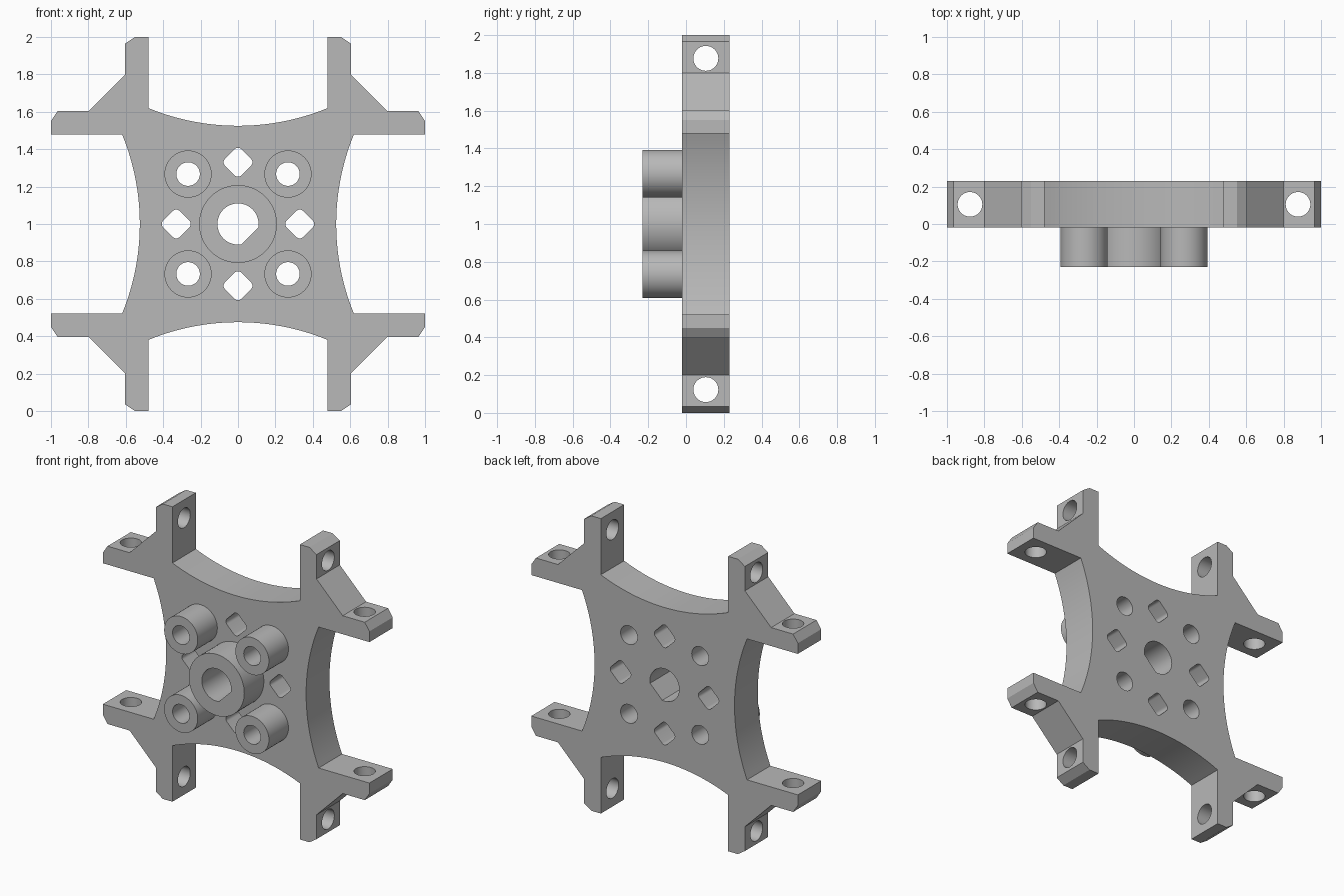
import bpy, bmesh
from math import sin, cos, radians, asin, pi
from mathutils import Matrix, Vector

if "Cube" in bpy.data.objects:
    bpy.data.objects.remove(bpy.data.objects["Cube"])

FRONT, SEAT, BACK = -0.23, -0.02, 0.23   # boss tips, plate front, plate back
MID = (SEAT + BACK) / 2

grey = bpy.data.materials.new("plain grey")
grey.use_nodes = True
grey.diffuse_color = (0.48, 0.48, 0.48, 1)
grey.node_tree.nodes["Principled BSDF"].inputs["Base Color"].default_value = grey.diffuse_color


def arc(cx, cz, r, start, end, n):
    angles = [radians(start + (end - start) * i / n) for i in range(n + 1)]
    return [(cx + r * cos(a), cz + r * sin(a)) for a in angles]


def circle(cx, cz, r, n=48):
    return arc(cx, cz, r, 0, 360, n)[:-1]


def turn(points, quarters):
    c, s = [(1, 0), (0, 1), (-1, 0), (0, -1)][quarters]
    return [(x * c - z * s, x * s + z * c) for x, z in points]


def extrude_profile(name, loops, y0, y1):
    """Solid from an outline and hole loops, drawn in the front plane."""
    curve = bpy.data.curves.new(name, 'CURVE')
    curve.dimensions = '2D'
    curve.fill_mode = 'BOTH'
    curve.extrude = (y1 - y0) / 2
    for loop in loops:
        spline = curve.splines.new('POLY')
        spline.points.add(len(loop) - 1)
        for p, (x, z) in zip(spline.points, loop):
            p.co = (x, z, 0, 1)
        spline.use_cyclic_u = True
    obj = bpy.data.objects.new(name, curve)
    bpy.context.collection.objects.link(obj)
    select(obj)
    bpy.ops.object.convert(target='MESH')
    obj = bpy.context.object
    obj.name = name
    obj.data.transform(Matrix.Translation((0, (y0 + y1) / 2, 1)) @ Matrix.Rotation(pi / 2, 4, 'X'))
    bm = bmesh.new()
    bm.from_mesh(obj.data)
    bmesh.ops.remove_doubles(bm, verts=bm.verts, dist=0.0001)
    bmesh.ops.recalc_face_normals(bm, faces=bm.faces)
    bm.to_mesh(obj.data)
    bm.free()
    obj.data.materials.clear()
    obj.data.materials.append(grey)
    return obj


def select(obj):
    bpy.ops.object.select_all(action='DESELECT')
    obj.select_set(True)
    bpy.context.view_layer.objects.active = obj


def smooth(obj):
    select(obj)
    bpy.ops.object.shade_smooth_by_angle(angle=radians(30))


# Outline: one concave side and one pair of arms, turned four times
R = 1.26
half = math_half = asin(0.478 / R) * 180 / pi
side = arc(0.525 + R, 0, R, 180 + half, 180 - half, 28)
upper = [(1, 0.478), (1, 0.55), (0.965, 0.603), (0.8, 0.603)]
arms = upper + [(z, x) for x, z in reversed(upper)]
outline = [p for q in range(4) for p in turn(side + arms, q)]

# Flatted shaft bore, round screw holes and rounded diamond holes
bore = arc(0, 0, 0.11, -9, 279, 44)
screw_centres = [(sx * 0.267, sz * 0.267) for sx in (-1, 1) for sz in (-1, 1)]
screws = [circle(x, z, 0.063) for x, z in screw_centres]
diamond = []
for k in range(4):
    a = radians(90 * k)
    diamond += arc(0.33 + 0.051 * cos(a), 0.051 * sin(a), 0.026, 90 * k - 45, 90 * k + 45, 8)
diamonds = [turn(diamond, q) for q in range(4)]

plate = extrude_profile("bracket_plate", [outline, bore] + screws + diamonds, SEAT, BACK)

# Cross-drilled mounting holes in the eight arm tips
bm = bmesh.new()
for sx in (-1, 1):
    for sz in (-1, 1):
        for pos, rot in (((sx * 0.877, MID, 1 + sz * 0.54), Matrix()),
                         ((sx * 0.54, MID, 1 + sz * 0.877), Matrix.Rotation(pi / 2, 4, 'Y'))):
            bmesh.ops.create_cone(bm, cap_ends=True, segments=40, radius1=0.066, radius2=0.066,
                                  depth=0.24, matrix=Matrix.Translation(Vector(pos)) @ rot)
mesh = bpy.data.meshes.new("arm_hole_cutter")
bm.to_mesh(mesh)
bm.free()
mesh.materials.append(grey)
cutter = bpy.data.objects.new("arm_hole_cutter", mesh)
bpy.context.collection.objects.link(cutter)
cutter.hide_render = True
drill = plate.modifiers.new("arm_holes", 'BOOLEAN')
drill.operation = 'DIFFERENCE'
drill.solver = 'EXACT'
drill.object = cutter
select(plate)
bpy.ops.object.modifier_apply(modifier=drill.name)
bpy.data.objects.remove(cutter)
smooth(plate)

# Raised bosses on the front
smooth(extrude_profile("shaft_boss", [circle(0, 0, 0.208, 64), bore], FRONT, SEAT))
for i, ((x, z), hole) in enumerate(zip(screw_centres, screws)):
    smooth(extrude_profile(f"screw_boss_{i + 1}", [circle(x, z, 0.126), hole], FRONT, SEAT))
